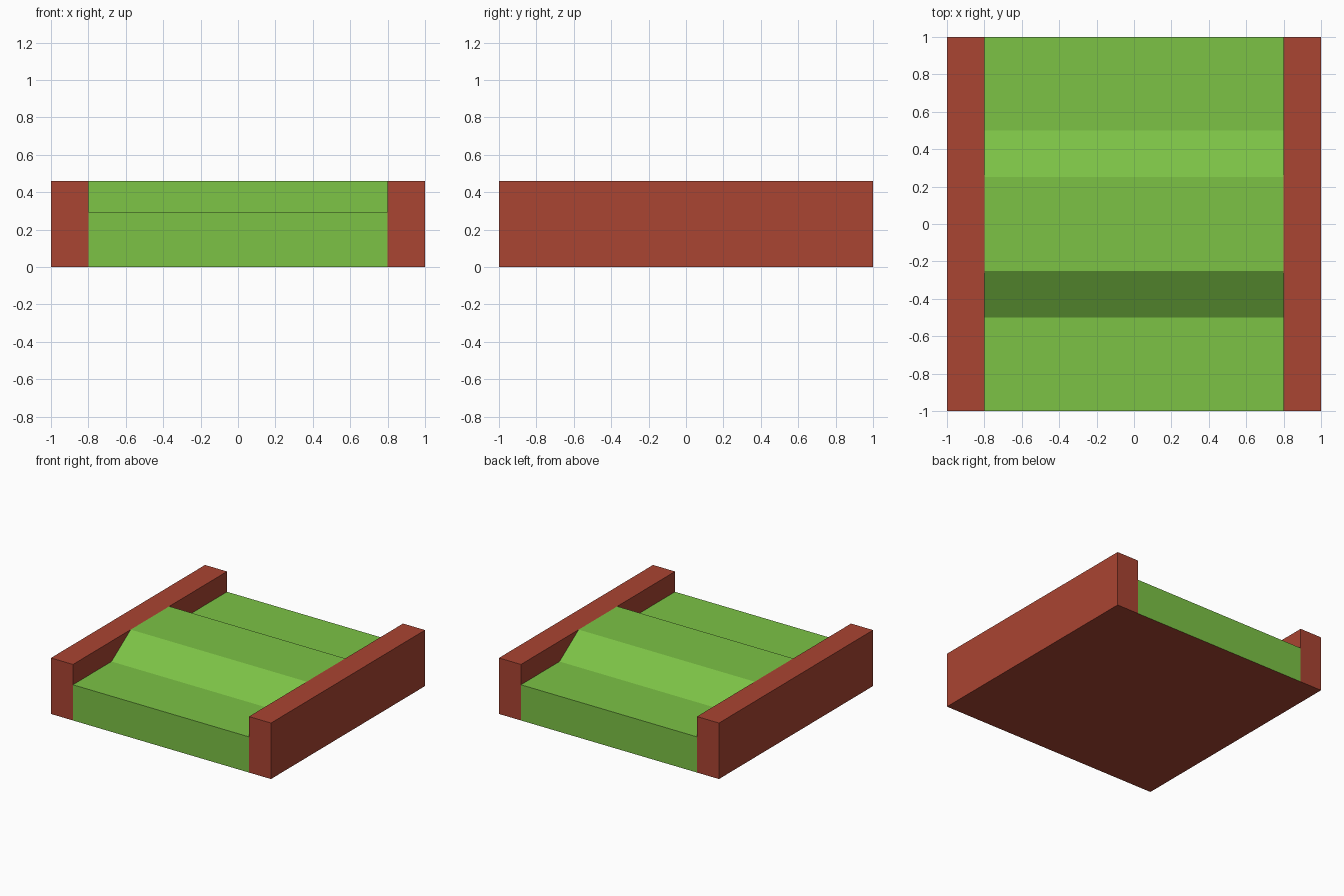
import bpy, bmesh

if "Cube" in bpy.data.objects:
    bpy.data.objects.remove(bpy.data.objects["Cube"])

WALL_X, EDGE = 0.8, 1.0      # inner and outer x of the side walls
LOW, HIGH = 0.293, 0.46      # turf level and wall / hill level


def material(name, rgb):
    m = bpy.data.materials.new(name)
    m.diffuse_color = (*rgb, 1)
    m.use_nodes = True
    m.node_tree.nodes["Principled BSDF"].inputs["Base Color"].default_value = m.diffuse_color
    return m


green = material("turf_green", (0.20, 0.54, 0.06))
brick = material("brick_red", (0.40, 0.058, 0.032))


def prism(name, profile, x0, x1, mats):
    """Closed solid: a (y, z) profile extruded along x."""
    bm = bmesh.new()
    face = bm.faces.new([bm.verts.new((x0, y, z)) for y, z in profile])
    new = bmesh.ops.extrude_face_region(bm, geom=[face])["geom"]
    verts = [v for v in new if isinstance(v, bmesh.types.BMVert)]
    bmesh.ops.translate(bm, verts=verts, vec=(x1 - x0, 0, 0))
    bmesh.ops.recalc_face_normals(bm, faces=bm.faces)
    # the underside takes the last material
    for f in bm.faces:
        if f.normal.z < -0.9:
            f.material_index = len(mats) - 1
    mesh = bpy.data.meshes.new(name)
    bm.to_mesh(mesh)
    bm.free()
    for m in mats:
        mesh.materials.append(m)
    obj = bpy.data.objects.new(name, mesh)
    bpy.context.collection.objects.link(obj)
    return obj


# Turf lane with a flat-topped hill across the middle, brick underside
half = [(1, 0), (1, LOW), (0.5, LOW), (0.25, HIGH)]
lane = half + [(-y, z) for y, z in reversed(half)]
prism("turf_lane", lane, -WALL_X, WALL_X, [green, brick])

# Side walls, flush with the top of the hill
wall = [(-1, 0), (1, 0), (1, HIGH), (-1, HIGH)]
prism("left_wall", wall, -EDGE, -WALL_X, [brick])
prism("right_wall", wall, WALL_X, EDGE, [brick])
